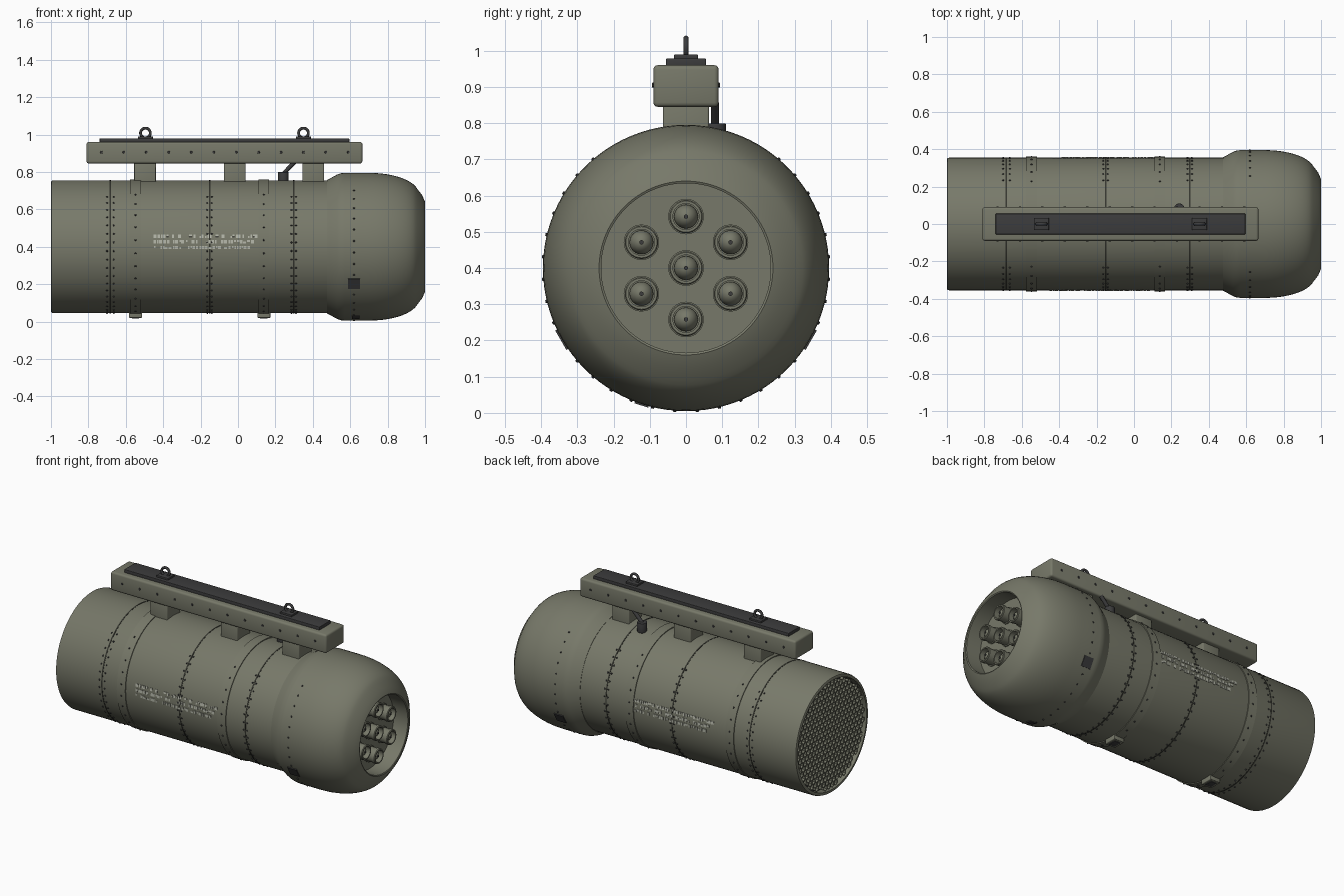
import bpy, bmesh, math, random
from mathutils import Matrix, Vector

if "Cube" in bpy.data.objects:
    bpy.data.objects.remove(bpy.data.objects["Cube"])

random.seed(4)
CZ = 0.4          # height of the pod axis
R = 0.355         # body radius


def material(name, c):
    m = bpy.data.materials.new(name)
    m.diffuse_color = (*c, 1)
    m.use_nodes = True
    m.node_tree.nodes["Principled BSDF"].inputs["Base Color"].default_value = m.diffuse_color
    return m


OLIVE = material("olive_drab", (0.185, 0.19, 0.142))
DARK = material("dark_metal", (0.045, 0.045, 0.046))
SEAM = material("seam_shadow", (0.035, 0.036, 0.028))
PALE = material("pale_stencil", (0.45, 0.46, 0.39))


def finish(name, bm, mats, smooth=True, bevel=0):
    me = bpy.data.meshes.new(name)
    bm.to_mesh(me)
    bm.free()
    ob = bpy.data.objects.new(name, me)
    bpy.context.collection.objects.link(ob)
    for m in mats:
        me.materials.append(m)
    bpy.ops.object.select_all(action='DESELECT')
    ob.select_set(True)
    bpy.context.view_layer.objects.active = ob
    if bevel:
        b = ob.modifiers.new("bevel", 'BEVEL')
        b.width, b.segments = bevel, 3
        bpy.ops.object.modifier_apply(modifier="bevel")
    if smooth:
        bpy.ops.object.shade_smooth_by_angle(angle=math.radians(32))
    return ob


def lathe(name, profile, mat, segs=96, y=0, z=CZ):
    """Spin (x, radius) points around a line parallel to x."""
    bm = bmesh.new()
    vs = [bm.verts.new((x, y, z + r)) for x, r in profile]
    es = [bm.edges.new(p) for p in zip(vs, vs[1:])]
    bmesh.ops.spin(bm, geom=vs + es, cent=(0, y, z), axis=(1, 0, 0),
                   angle=math.tau, steps=segs)
    bmesh.ops.remove_doubles(bm, verts=bm.verts, dist=1e-5)
    bmesh.ops.recalc_face_normals(bm, faces=bm.faces)
    return finish(name, bm, [mat])


def box(name, x0, x1, y0, y1, z0, z1, mat, bevel=0.0):
    bm = bmesh.new()
    m = Matrix.Translation(((x0 + x1) / 2, (y0 + y1) / 2, (z0 + z1) / 2))
    bmesh.ops.create_cube(bm, size=1, matrix=m @ Matrix.Diagonal((x1 - x0, y1 - y0, z1 - z0, 1)))
    return finish(name, bm, [mat], bevel=bevel)


def radial(x, r, a):
    """Frame on the pod surface; a is the angle from the top towards +y."""
    return (Matrix.Translation((x, r * math.sin(a), CZ + r * math.cos(a)))
            @ Matrix.Rotation(-a, 4, 'X'))


# Main body tube with open rear recess
lathe("body_tube", [(-0.95, 0), (-0.95, 0.335), (-1, 0.335), (-1, 0.346), (-0.997, 0.352),
                    (-0.988, R), (0.49, R), (0.49, 0)], OLIVE)

# Bulbous nose with recessed front opening
arc = [(0.7 + 0.265 * math.sin(t), 0.285 + 0.11 * math.cos(t))
       for t in [math.radians(d) for d in range(0, 78, 7)]]
lathe("nose_fairing", [(0.475, 0.30), (0.475, 0.357), (0.49, 0.364), (0.53, 0.386), (0.55, 0.393),
                       (0.57, 0.395)] + arc + [(0.985, 0.275), (1, 0.24), (0.997, 0.234),
                       (0.90, 0.234), (0.90, 0)], OLIVE)

# Launch tubes with domed tips
spots = [(0, 0)] + [(0.142 * math.sin(i * math.pi / 3), 0.142 * math.cos(i * math.pi / 3))
                    for i in range(6)]
for i, (y, z) in enumerate(spots):
    lathe(f"launch_tube_{i}", [(0.899, 0.049), (0.906, 0.049), (0.907, 0.043), (0.945, 0.043),
                               (0.945, 0.046), (0.962, 0.046), (0.966, 0.043), (0.966, 0.036),
                               (0.915, 0.036), (0.915, 0)], OLIVE, 32, y, CZ + z)
    dome = [(0.916 + 0.04 * math.sin(t), 0.033 * math.cos(t))
            for t in [k * math.pi / 16 for k in range(9)]]
    lathe(f"tube_dome_{i}", dome, OLIVE, 24, y, CZ + z)
    lathe(f"tube_tip_{i}", [(0.95, 0.006), (0.96, 0.006), (0.96, 0)], DARK, 12, y, CZ + z)

# Rear honeycomb grid: each cell is inset and pushed inwards
lathe("rear_backing", [(-0.958, 0.334), (-0.958, 0)], DARK, 64)
bm = bmesh.new()
s = 0.033
for j in range(-13, 14):
    for i in range(-13, 14):
        y, z = (i + 0.5 * (j % 2)) * s, j * s * 0.866
        if math.hypot(y, z) < 0.319:
            bm.faces.new([bm.verts.new((-0.988, y + s * 0.577 * math.sin(k * math.pi / 3),
                                        CZ + z + s * 0.577 * math.cos(k * math.pi / 3)))
                          for k in range(6)])
cells = list(bm.faces)
bm.normal_update()
for f in cells:
    if f.normal.x > 0:
        f.normal_flip()
bmesh.ops.inset_individual(bm, faces=cells, thickness=0.004)
bmesh.ops.inset_individual(bm, faces=cells, thickness=0.0005, depth=-0.022)
for f in cells:
    f.material_index = 1
finish("rear_honeycomb", bm, [OLIVE, DARK], smooth=False)

# Panel seams and clamping straps around the body
for x in (-0.682, -0.152, 0.298):
    lathe(f"panel_seam_{x}", [(x - 0.004, R - 0.003), (x - 0.004, R + 0.0012),
                              (x + 0.004, R + 0.0012), (x + 0.004, R - 0.003)], SEAM)
for n, x in (("rear", -0.548), ("front", 0.138)):
    lathe(f"{n}_strap", [(x - 0.029, R - 0.003), (x - 0.029, R + 0.005),
                         (x + 0.029, R + 0.005), (x + 0.029, R - 0.003)], OLIVE)
    box(f"{n}_strap_clasp", x - 0.035, x + 0.035, -0.04, 0.04, 0.02, 0.055, OLIVE, 0.004)
    box(f"{n}_clasp_latch", x - 0.02, x + 0.02, -0.025, 0.025, 0.016, 0.025, DARK, 0.002)

# Rivet rows; the top arc under the rack is left clear
rows = [(-0.70, R, 48), (-0.664, R, 48), (-0.164, R, 48), (-0.14, R, 48), (0.286, R, 48),
        (0.31, R, 48), (-0.548, R + 0.005, 32), (0.138, R + 0.005, 32), (0.62, 0.395, 40)]
bm = bmesh.new()
for x, r, n in rows:
    for k in range(n):
        a = (k + 0.5) * math.tau / n
        if 0.62 < a < math.tau - 0.62:
            bmesh.ops.create_cone(bm, cap_ends=True, segments=8, radius1=0.006, radius2=0.0035,
                                  depth=0.006, matrix=radial(x, r + 0.001, a))
finish("body_rivets", bm, [DARK], smooth=False)

# Small dark access pads low on the nose
bm = bmesh.new()
for x, a, w in ((0.62, 120, 0.062), (0.62, 240, 0.062), (0.63, 198, 0.04)):
    bmesh.ops.create_cube(bm, size=1, matrix=radial(x, 0.395, math.radians(a))
                          @ Matrix.Diagonal((w, w, 0.008, 1)))
finish("nose_access_pads", bm, [DARK], smooth=False)

# Pale stencil marks: three rows of abstract dashes on both sides
bm = bmesh.new()
for side in (1, -1):
    for dz, end in ((0.055, 0.11), (0.026, 0.08), (-0.004, 0.06)):
        x = -0.445
        while x < end:
            w = random.choice((0.008, 0.012, 0.016))
            if random.random() < 0.86:
                h = random.choice((0.011, 0.018, 0.018))
                a = side * math.acos((dz + random.choice((-1, 1)) * (0.018 - h) / 2) / R)
                bmesh.ops.create_cube(bm, size=1, matrix=radial(side * -1 * x - 0.335 if side > 0
                                      else x, R + 0.001, a) @ Matrix.Diagonal((w, h, 0.003, 1)))
            x += w + 0.005
finish("stencil_dashes", bm, [PALE], smooth=False)

# Mounting rack on three pylons
box("mounting_rack", -0.81, 0.665, -0.09, 0.09, 0.845, 0.96, OLIVE, 0.012)
for n, x in (("rear", -0.497), ("middle", -0.018), ("front", 0.403)):
    box(f"{n}_pylon", x - 0.058, x + 0.058, -0.064, 0.064, 0.72, 0.85, OLIVE, 0.006)
box("rack_top_plate", -0.74, 0.595, -0.055, 0.055, 0.955, 0.979, DARK, 0.003)

# Rack side screws
bm = bmesh.new()
for k in range(12):
    for side in (1, -1):
        m = (Matrix.Translation((-0.73 + 0.12 * k, side * 0.09, 0.905))
             @ Matrix.Rotation(-side * math.pi / 2, 4, 'X'))
        bmesh.ops.create_cone(bm, cap_ends=True, segments=10, radius1=0.008, radius2=0.006,
                              depth=0.008, matrix=m)
finish("rack_screws", bm, [DARK], smooth=False)

# Suspension lugs: base block and upright ring
for n, x in (("rear", -0.495), ("front", 0.35)):
    box(f"{n}_lug_base", x - 0.04, x + 0.04, -0.033, 0.033, 0.975, 0.99, DARK, 0.003)
    bpy.ops.mesh.primitive_torus_add(location=(x, 0, 1.008), rotation=(math.pi / 2, 0, 0),
                                     major_radius=0.026, minor_radius=0.0075,
                                     major_segments=32, minor_segments=10)
    ring = bpy.context.object
    ring.name = f"{n}_lug_ring"
    ring.data.materials.append(DARK)
    bpy.ops.object.shade_smooth()

# Connector plug and its cable up to the rack
bm = bmesh.new()
bmesh.ops.create_cone(bm, cap_ends=True, segments=24, radius1=0.028, radius2=0.028, depth=0.06,
                      matrix=Matrix.Translation((0.242, 0.082, 0.769)))
finish("cable_plug", bm, [DARK], bevel=0.003)
a, b = Vector((0.242, 0.08, 0.79)), Vector((0.305, 0.08, 0.855))
bm = bmesh.new()
bmesh.ops.create_cone(bm, cap_ends=True, segments=16, radius1=0.011, radius2=0.011,
                      depth=(b - a).length, matrix=Matrix.Translation((a + b) / 2)
                      @ (b - a).to_track_quat('Z', 'Y').to_matrix().to_4x4())
finish("cable", bm, [DARK])
